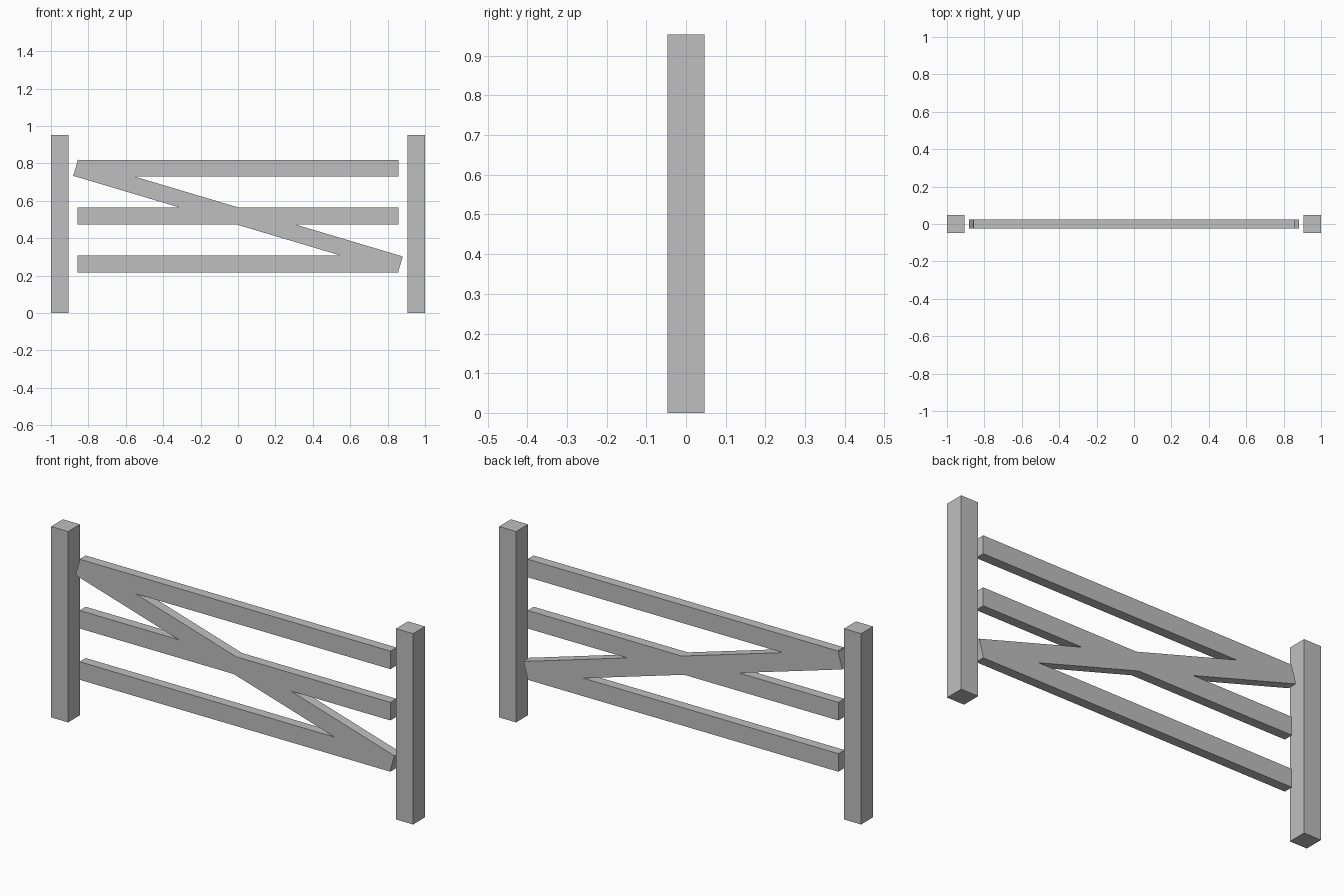
import bpy
from math import radians

default = bpy.data.objects.get("Cube")
if default:
    bpy.data.objects.remove(default, do_unlink=True)

# Single flat colour
grey = bpy.data.materials.new("plain_grey")
grey.use_nodes = True
colour = (0.52, 0.52, 0.52, 1.0)
grey.diffuse_color = colour
grey.node_tree.nodes["Principled BSDF"].inputs["Base Color"].default_value = colour


def beam(name, size, centre, tilt=0.0):
    """Box of the given size, tilted about the y axis."""
    bpy.ops.mesh.primitive_cube_add(size=1, location=centre)
    obj = bpy.context.object
    obj.name = name
    obj.scale = size
    bpy.ops.object.transform_apply(location=False, rotation=False, scale=True)
    obj.rotation_euler.y = tilt
    obj.data.materials.append(grey)
    return obj


POST_W, POST_H = 0.094, 0.953
BOARD_H, BOARD_D = 0.09, 0.048
MID_Z, RAIL_GAP = 0.518, 0.256

# Square posts at both ends
for name, side in (("left_post", 1), ("right_post", -1)):
    beam(name, (POST_W, POST_W, POST_H), (side * (1 - POST_W / 2), 0, POST_H / 2))

# Three level rails
for i, name in enumerate(("bottom_rail", "middle_rail", "top_rail")):
    beam(name, (1.717, BOARD_D, BOARD_H), (0, 0, MID_Z + (i - 1) * RAIL_GAP))

# Diagonal brace, flush with the rails, from upper right to lower left
beam("diagonal_brace", (1.812, BOARD_D, BOARD_H), (0, 0, MID_Z), radians(16.6))
